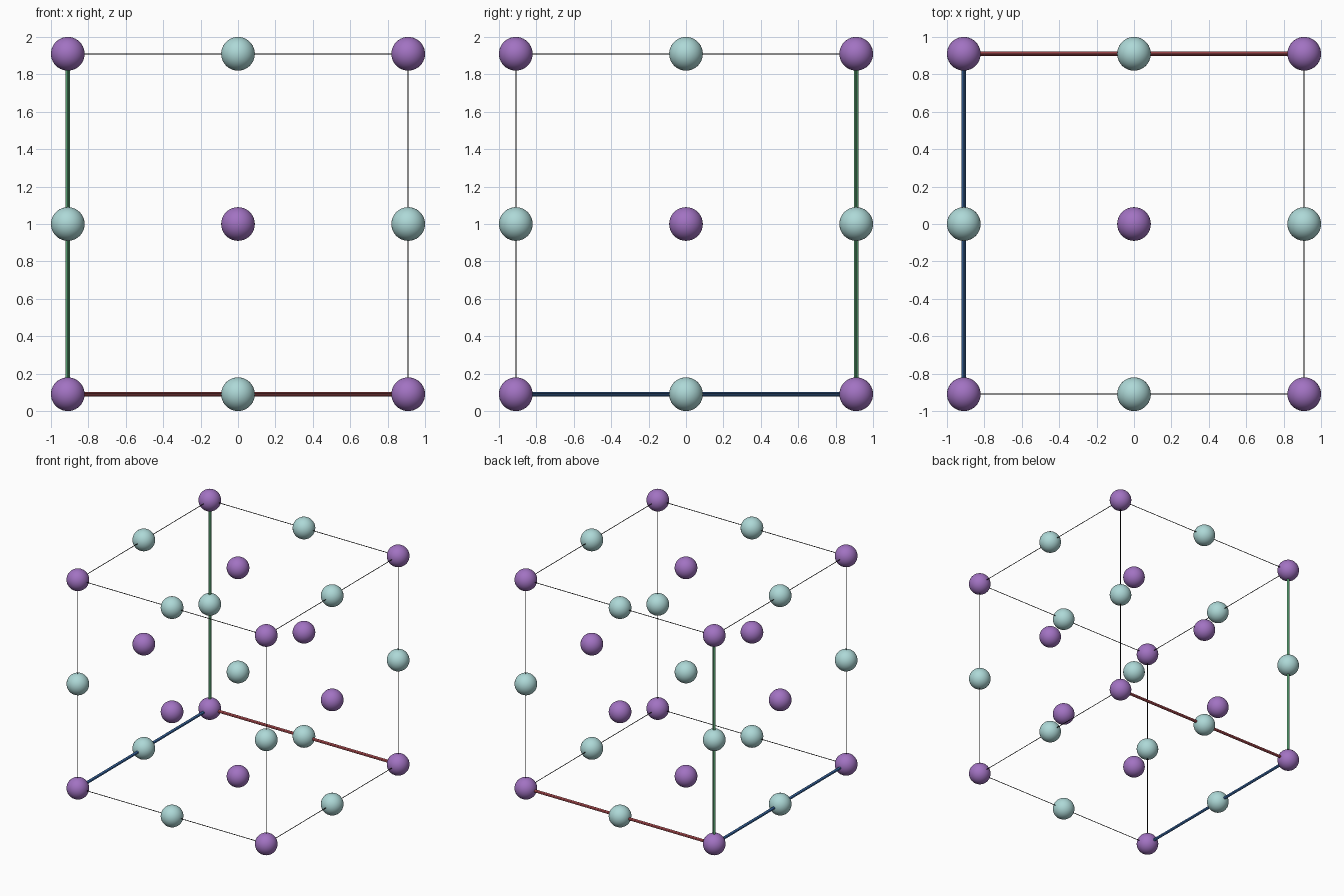
import bpy
from itertools import product
from mathutils import Vector

if "Cube" in bpy.data.objects:
    bpy.data.objects.remove(bpy.data.objects["Cube"])

H = 0.91        # half edge of the cubic cell
R = 0.09        # ball radius
MID = Vector((0, 0, 1))


def material(name, rgb):
    m = bpy.data.materials.new(name)
    m.diffuse_color = (*rgb, 1)
    m.use_nodes = True
    m.node_tree.nodes["Principled BSDF"].inputs["Base Color"].default_value = m.diffuse_color
    return m


PURPLE = material("purple", (0.36, 0.17, 0.54))
TEAL = material("pale_teal", (0.42, 0.69, 0.68))
BLACK = material("black", (0.01, 0.01, 0.01))
RED = material("red", (0.52, 0.09, 0.10))
GREEN = material("green", (0.11, 0.40, 0.19))
BLUE = material("blue", (0.05, 0.17, 0.45))


def finish(name, mat):
    ob = bpy.context.object
    ob.name = name
    ob.data.materials.append(mat)
    bpy.ops.object.shade_smooth_by_angle()


def ball(name, cell, mat):
    bpy.ops.mesh.primitive_uv_sphere_add(
        segments=40, ring_count=20, radius=R, location=MID + Vector(cell) * H)
    finish(name, mat)


def rod(name, a, b, radius, mat):
    a, b = MID + Vector(a) * H, MID + Vector(b) * H
    bpy.ops.mesh.primitive_cylinder_add(
        vertices=12, radius=radius, depth=(b - a).length, location=(a + b) / 2,
        rotation=(b - a).to_track_quat('Z', 'Y').to_euler())
    finish(name, mat)


# Balls on a 3x3x3 lattice: corners and face centres purple,
# edge middles and the body centre teal
for cell in product((-1, 0, 1), repeat=3):
    if sum(map(abs, cell)) % 2:
        ball("purple_ball", cell, PURPLE)
    else:
        ball("teal_ball", cell, TEAL)

# Cell edges: thick coloured rods leave the origin corner, the rest are thin
ORIGIN = (-1, 1, -1)
AXES = (("red_axis", RED), ("blue_axis", BLUE), ("green_axis", GREEN))
for axis, (name, mat) in enumerate(AXES):
    for start in product((-1, 1), repeat=3):
        if start[axis] != -1:
            continue
        end = list(start)
        end[axis] = 1
        if ORIGIN in (start, tuple(end)):
            rod(name, start, end, 0.012, mat)
        else:
            rod("cell_edge", start, end, 0.0027, BLACK)
